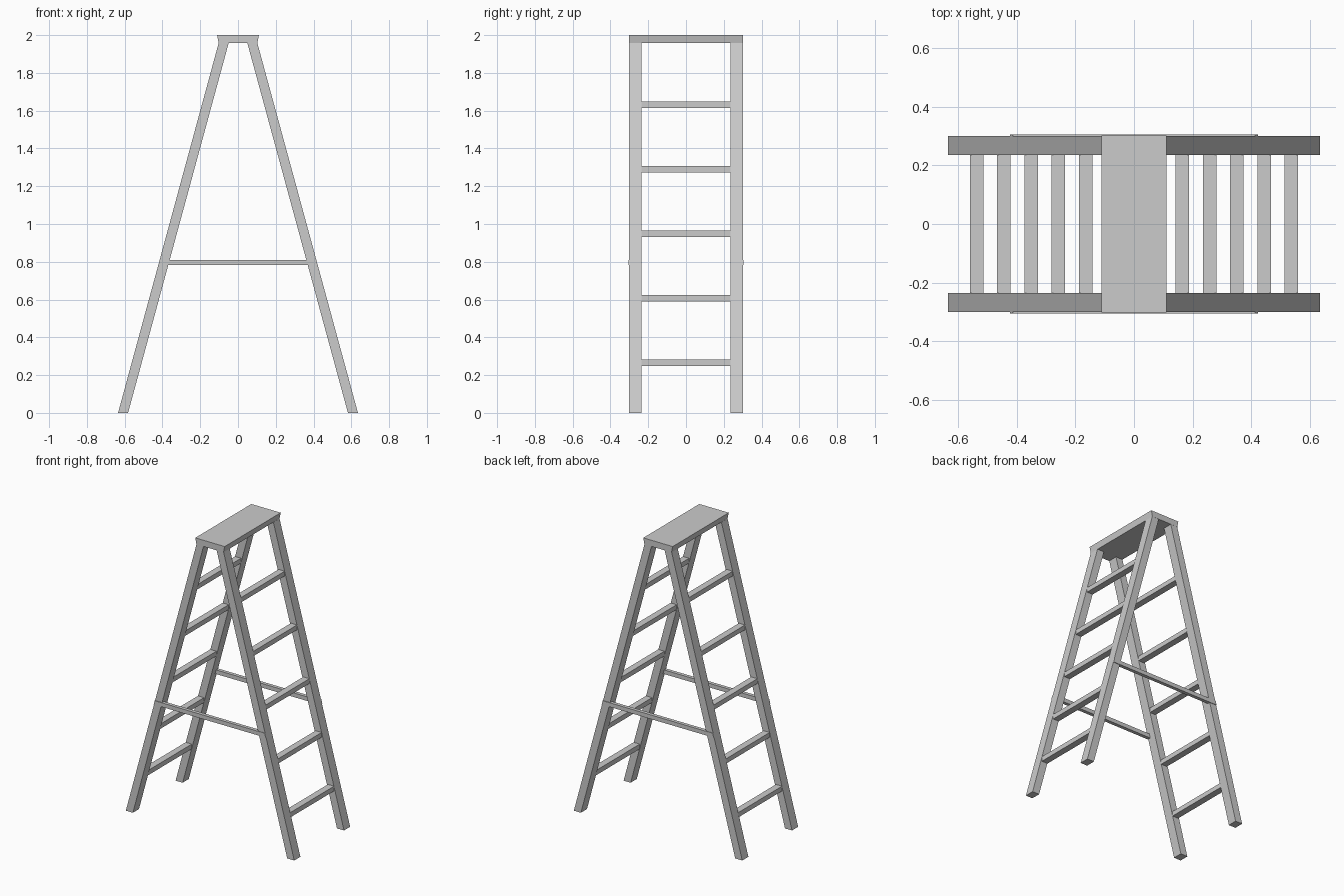
import bpy, bmesh

if "Cube" in bpy.data.objects:
    bpy.data.objects.remove(bpy.data.objects["Cube"])

SLOPE = 0.272      # horizontal run of a leg per unit of height
FOOT = 0.635       # outer edge of a leg at the floor
THICK = 0.053      # horizontal leg thickness
CAP_Z = 1.958      # underside of the top cap


def prism(name, profile, y0, y1):
    """Extrude an x/z profile from y0 to y1."""
    bm = bmesh.new()
    face = bm.faces.new([bm.verts.new((x, y0, z)) for x, z in profile])
    ext = bmesh.ops.extrude_face_region(bm, geom=[face])
    verts = [v for v in ext["geom"] if isinstance(v, bmesh.types.BMVert)]
    bmesh.ops.translate(bm, vec=(0, y1 - y0, 0), verts=verts)
    bmesh.ops.recalc_face_normals(bm, faces=bm.faces)
    mesh = bpy.data.meshes.new(name)
    bm.to_mesh(mesh)
    bm.free()
    obj = bpy.data.objects.new(name, mesh)
    bpy.context.collection.objects.link(obj)
    return obj


def outer(z):
    return FOOT - SLOPE * z


# Top cap, slightly narrower underneath
prism("top_cap", [(-0.111, 2), (0.111, 2), (0.102, CAP_Z), (-0.102, CAP_Z)], -0.302, 0.302)

for side, s in (("right", 1), ("left", -1)):
    # Sloping legs, cut flat at floor and cap
    leg = [(s * outer(0), 0), (s * outer(CAP_Z), CAP_Z),
           (s * (outer(CAP_Z) - THICK), CAP_Z), (s * (outer(0) - THICK), 0)]
    prism(f"{side}_front_leg", leg, -0.301, -0.235)
    prism(f"{side}_back_leg", leg, 0.235, 0.301)

    # Level treads between the legs
    for i in range(5):
        z = 0.265 + 0.3415 * i
        x = s * (outer(z) - THICK / 2)
        w, h = 0.023, 0.0165
        prism(f"{side}_tread_{i + 1}",
              [(x - w, z - h), (x + w, z - h), (x + w, z + h), (x - w, z + h)],
              -0.236, 0.236)

# Spreader bars joining the two leg frames
lo, hi = 0.782, 0.81
bar = [(-outer(lo), lo), (outer(lo), lo), (outer(hi), hi), (-outer(hi), hi)]
prism("front_spreader", bar, -0.305, -0.281)
prism("back_spreader", bar, 0.281, 0.305)
